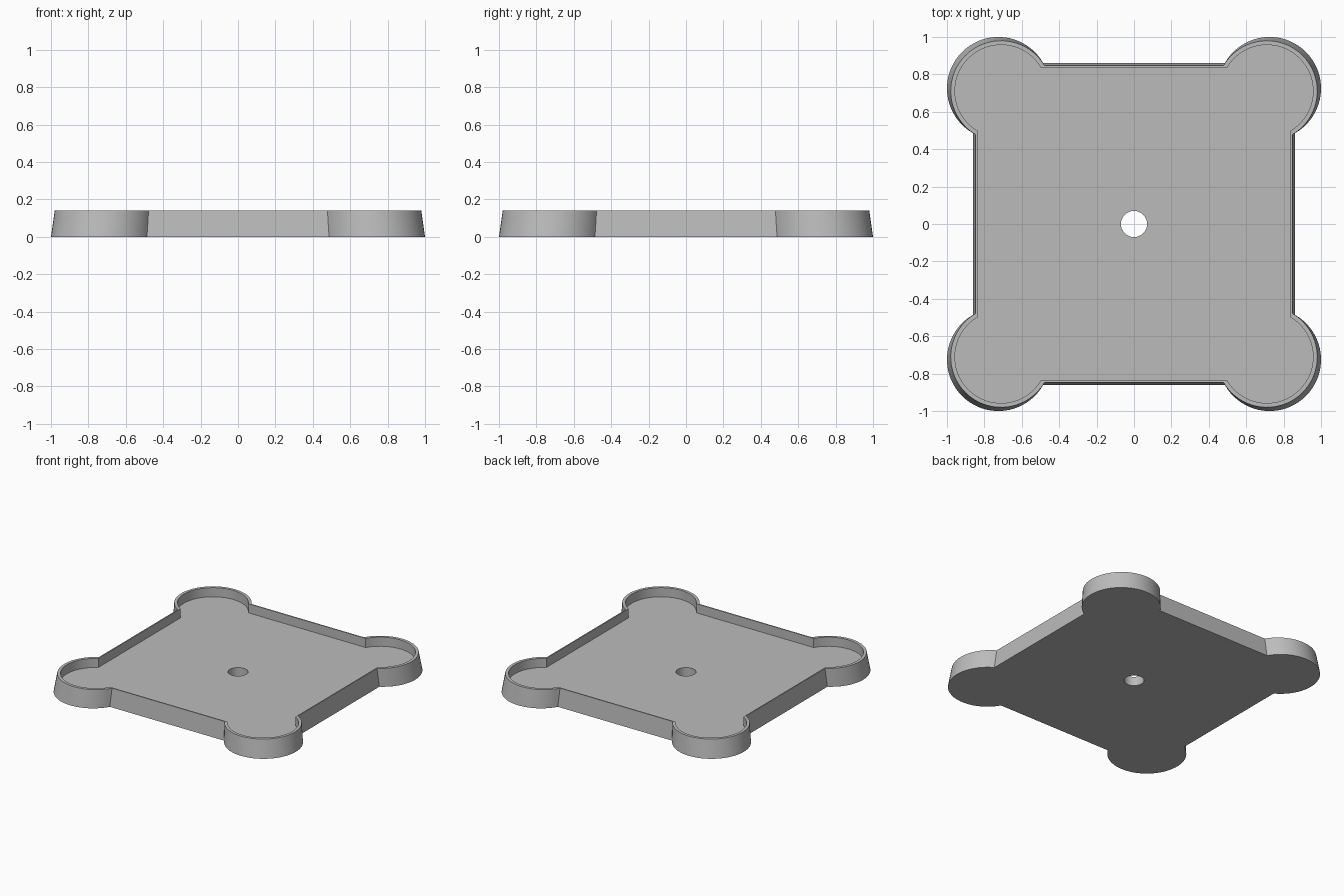
import bpy, bmesh
from math import acos, pi, cos, sin, radians
from mathutils import Vector, Matrix

cube = bpy.data.objects.get("Cube")
if cube:
    bpy.data.objects.remove(cube, do_unlink=True)

HEIGHT, FLOOR, HOLE = 0.14, 0.07, 0.07
SEGMENTS = 40

grey = bpy.data.materials.new("plain grey")
grey.use_nodes = True
grey.diffuse_color = (0.5, 0.5, 0.5, 1)
grey.node_tree.nodes["Principled BSDF"].inputs["Base Color"].default_value = (0.5, 0.5, 0.5, 1)


def outline(side, centre, radius, z):
    """Square of half-width side with a round lobe at each corner."""
    points = []
    a = acos((side - centre) / radius)
    for k in range(4):
        turn = Matrix.Rotation(k * pi / 2, 3, 'Z')
        for i in range(SEGMENTS + 1):
            t = -a + (pi / 2 + 2 * a) * i / SEGMENTS
            points.append(turn @ Vector((centre + radius * cos(t), centre + radius * sin(t), z)))
    return points


def circle(radius, z, n=48):
    return [Vector((radius * cos(2 * pi * i / n), radius * sin(2 * pi * i / n), z)) for i in range(n)]


bm = bmesh.new()


def ring(points):
    verts = [bm.verts.new(p) for p in points]
    edges = [bm.edges.new((v, verts[(i + 1) % len(verts)])) for i, v in enumerate(verts)]
    return verts, edges


def bridge(lower, upper):
    a, b = lower[0], upper[0]
    for i in range(len(a)):
        j = (i + 1) % len(a)
        bm.faces.new((a[i], a[j], b[j], b[i]))


# Tapered outer wall, flat rim and inner wall
base = ring(outline(0.862, 0.725, 0.275, 0))
rim_outer = ring(outline(0.847, 0.7105, 0.2695, HEIGHT))
rim_inner = ring(outline(0.838, 0.7105, 0.247, HEIGHT))
floor = ring(outline(0.838, 0.7105, 0.247, FLOOR))
for lower, upper in ((base, rim_outer), (rim_outer, rim_inner), (rim_inner, floor)):
    bridge(lower, upper)

# Central hole, then the underside and tray floor around it
hole_low = ring(circle(HOLE, 0))
hole_high = ring(circle(HOLE, FLOOR))
bridge(hole_low, hole_high)
for outer, inner in ((base, hole_low), (floor, hole_high)):
    bmesh.ops.triangle_fill(bm, edges=outer[1] + inner[1], use_beauty=True)
bmesh.ops.recalc_face_normals(bm, faces=bm.faces)
bmesh.ops.dissolve_limit(bm, angle_limit=radians(0.1), verts=[], edges=[])

mesh = bpy.data.meshes.new("tray")
bm.to_mesh(mesh)
bm.free()
mesh.materials.append(grey)
tray = bpy.data.objects.new("tray", mesh)
bpy.context.collection.objects.link(tray)
bpy.context.view_layer.objects.active = tray
tray.select_set(True)
bpy.ops.object.shade_smooth_by_angle(angle=radians(30))
